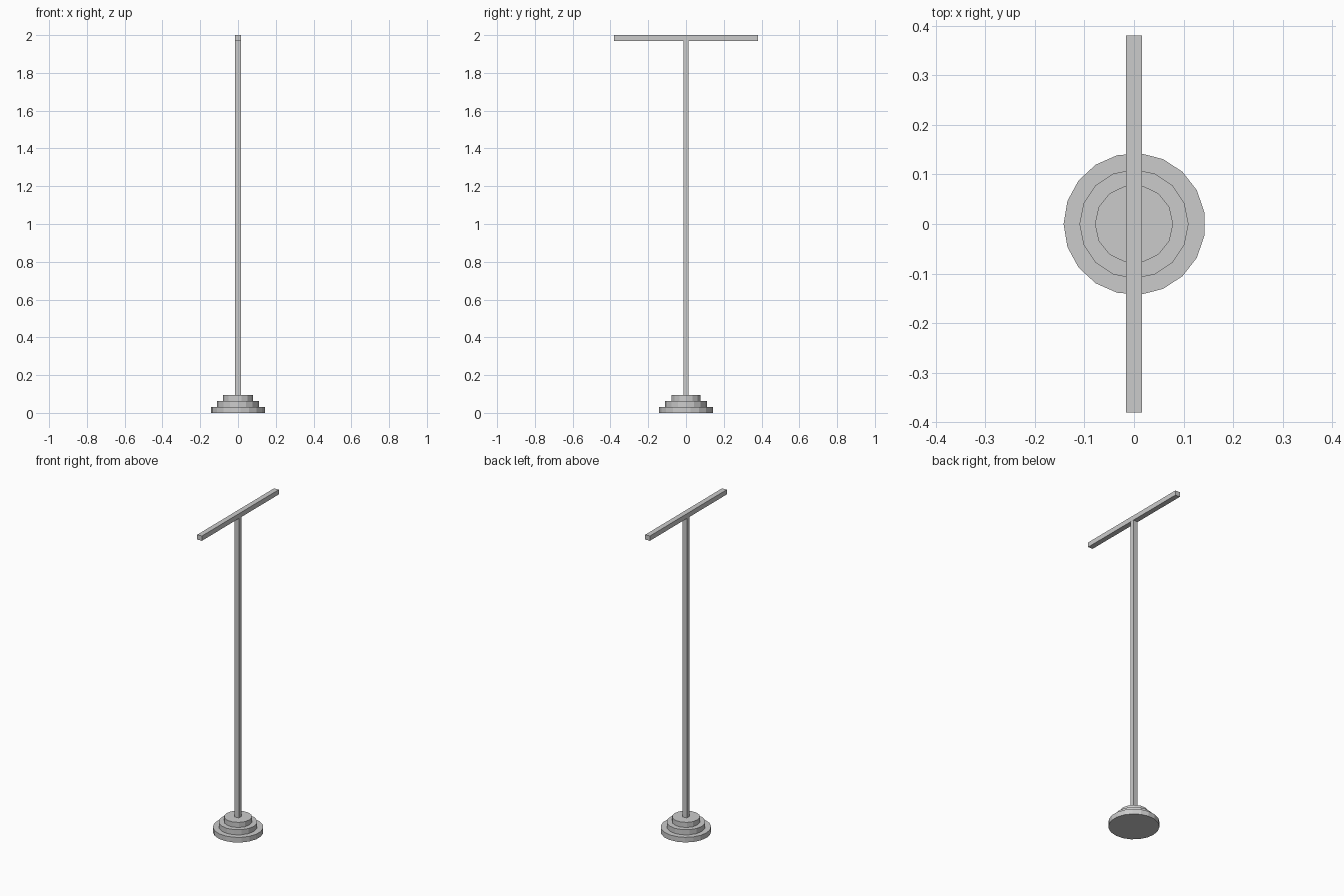
import bpy, math

if "Cube" in bpy.data.objects:
    bpy.data.objects.remove(bpy.data.objects["Cube"])


def box(name, size, centre):
    bpy.ops.mesh.primitive_cube_add(size=1, location=centre)
    ob = bpy.context.object
    ob.name = name
    ob.scale = size
    bpy.ops.object.transform_apply(location=False, rotation=False, scale=True)


def disc(name, sides, radius, z0, z1, x=0):
    # first vertex is turned to point along -x
    bpy.ops.mesh.primitive_cylinder_add(
        vertices=sides, radius=radius, depth=z1 - z0,
        location=(x, 0, (z0 + z1) / 2), rotation=(0, 0, math.pi / 2))
    bpy.context.object.name = name


# stepped round base
disc("base_lower", 19, 0.143, 0.0, 0.032, 0.001)
disc("base_middle", 16, 0.11, 0.032, 0.064)
disc("base_upper", 14, 0.079, 0.064, 0.096)

# square pole
box("pole", (0.03, 0.028, 1.876), (0, 0, 1.034))

# crossbar on top
box("crossbar", (0.032, 0.76, 0.03), (0, 0, 1.985))
